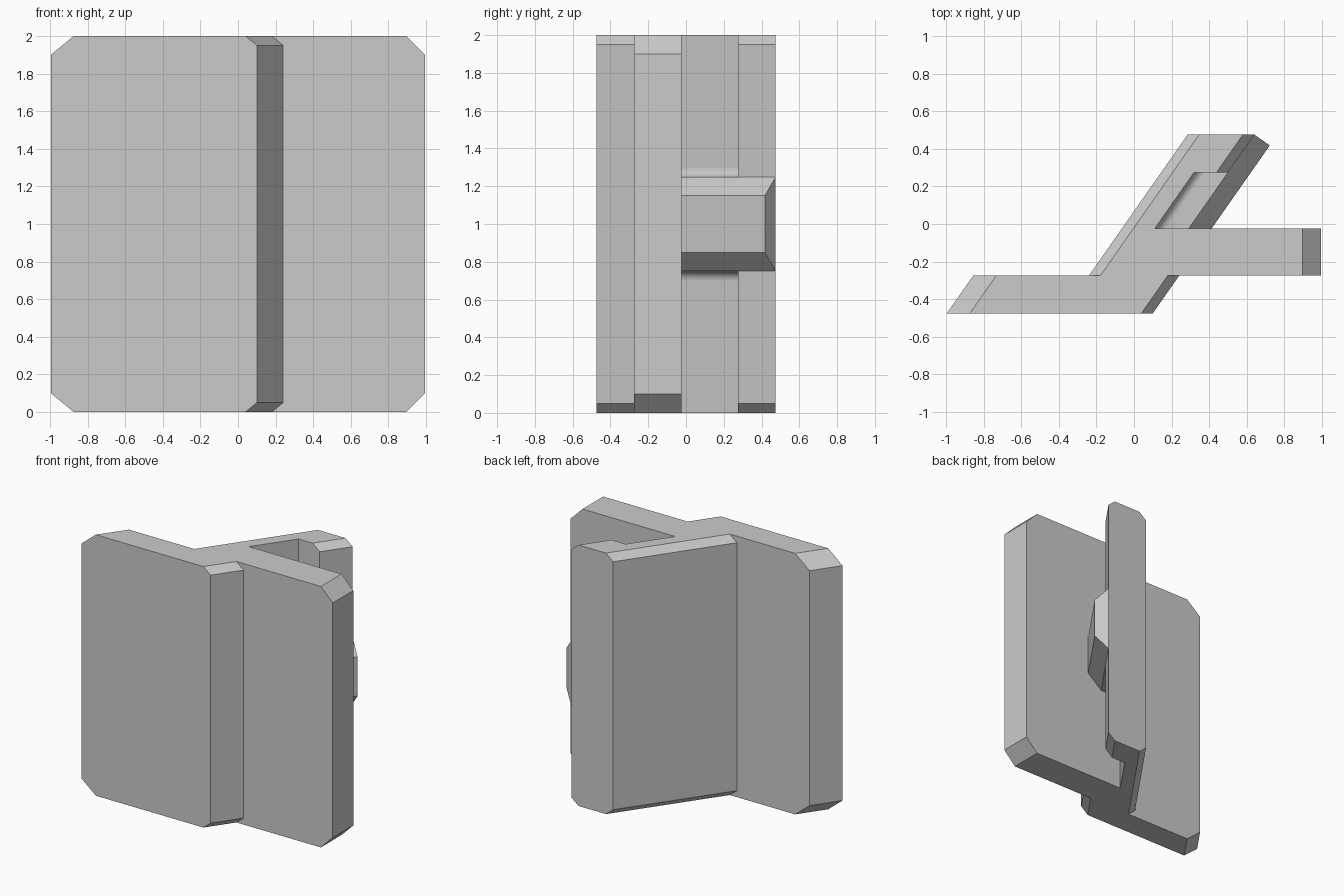
import bpy
import bmesh
import math

cube = bpy.data.objects.get("Cube")
if cube:
    bpy.data.objects.remove(cube, do_unlink=True)

grey = bpy.data.materials.new("plain grey")
grey.use_nodes = True
COLOUR = (0.6, 0.6, 0.6, 1)
grey.diffuse_color = COLOUR
grey.node_tree.nodes["Principled BSDF"].inputs["Base Color"].default_value = COLOUR

SLOPE = 0.7                          # x gained per unit of y on slanted faces
COS = 1 / math.hypot(1, SLOPE)
HEIGHT = 2.0
Y = [-0.475, -0.275, -0.025, 0.275, 0.475]   # depth layers


def loft(name, front, back):
    """Solid between two matching loops of 3D points."""
    bm = bmesh.new()
    a = [bm.verts.new(p) for p in front]
    b = [bm.verts.new(p) for p in back]
    bm.faces.new(a)
    bm.faces.new(b[::-1])
    for i in range(len(a)):
        j = (i + 1) % len(a)
        bm.faces.new((a[j], a[i], b[i], b[j]))
    bmesh.ops.recalc_face_normals(bm, faces=bm.faces)
    mesh = bpy.data.meshes.new(name)
    bm.to_mesh(mesh)
    bm.free()
    mesh.materials.append(grey)
    obj = bpy.data.objects.new(name, mesh)
    bpy.context.collection.objects.link(obj)
    return obj


def end(x, slope, cut):
    """Bottom-to-top outline of one plate end, with cut corners."""
    if not cut:
        return [(x, 0), (x, HEIGHT)], slope
    run = cut / COS if slope else cut
    return [(x + run, 0), (x, cut), (x, HEIGHT - cut), (x + run, HEIGHT)], slope


def plate(name, layer, left, right):
    """Upright plate; each end is (x at the plate's front, slope, corner cut)."""
    y0, y1 = Y[layer], Y[layer + 1]
    lp, ls = end(*left)
    rp, rs = end(-right[0], right[1], right[2])
    rp = [(-x, z) for x, z in rp]
    outline = [(x, z, ls) for x, z in lp] + [(x, z, rs) for x, z in reversed(rp)]
    loft(name, [(x, y0, z) for x, z, s in outline],
         [(x + s * (y1 - y0), y1, z) for x, z, s in outline])


# Interlocking plates, front to back
plate("front_plate", 0, (-0.995, SLOPE, 0.1), (0.1, SLOPE, 0.05))
plate("middle_plate", 1, (-0.24, SLOPE, 0.05), (0.995, 0, 0.1))
plate("slanted_web", 2, (-0.065, SLOPE, 0.05), (0.11, SLOPE, 0))
plate("rear_hook", 3, (0.145, SLOPE, 0.05), (0.5, SLOPE, 0.05))

# Stem bridging the slot, filleted where it meets the web
MID, HALF, R = HEIGHT / 2, 0.25, 0.05
arc = []
for i in range(9):
    t = math.radians(90 * i / 8)
    arc.append((R * (1 - math.cos(t)) / COS, HALF + R * (1 - math.sin(t))))
upper = arc + [(0.18, HALF)]
section = [(u, MID + h) for u, h in upper] + [(u, MID - h) for u, h in reversed(upper)]
dx = SLOPE * (Y[3] - Y[2])
stem = loft("button_stem", [(0.11 + u, Y[2], z) for u, z in section],
            [(0.11 + dx + u, Y[3], z) for u, z in section])
bpy.context.view_layer.objects.active = stem
stem.select_set(True)
bpy.ops.object.shade_smooth_by_angle(angle=math.radians(30))
stem.select_set(False)

# Raised button with bevelled top and bottom on the slanted face
RISE = 0.1


def button_edge(base, outer):
    return [(*base, MID - HALF), (*outer, MID - HALF + RISE),
            (*outer, MID + HALF - RISE), (*base, MID + HALF)]


loft("button", button_edge((0.29, Y[2]), (0.29 + RISE / COS, Y[2])),
     button_edge((0.64, Y[4]), (0.64 + RISE * COS, Y[4] - RISE * COS * SLOPE)))
